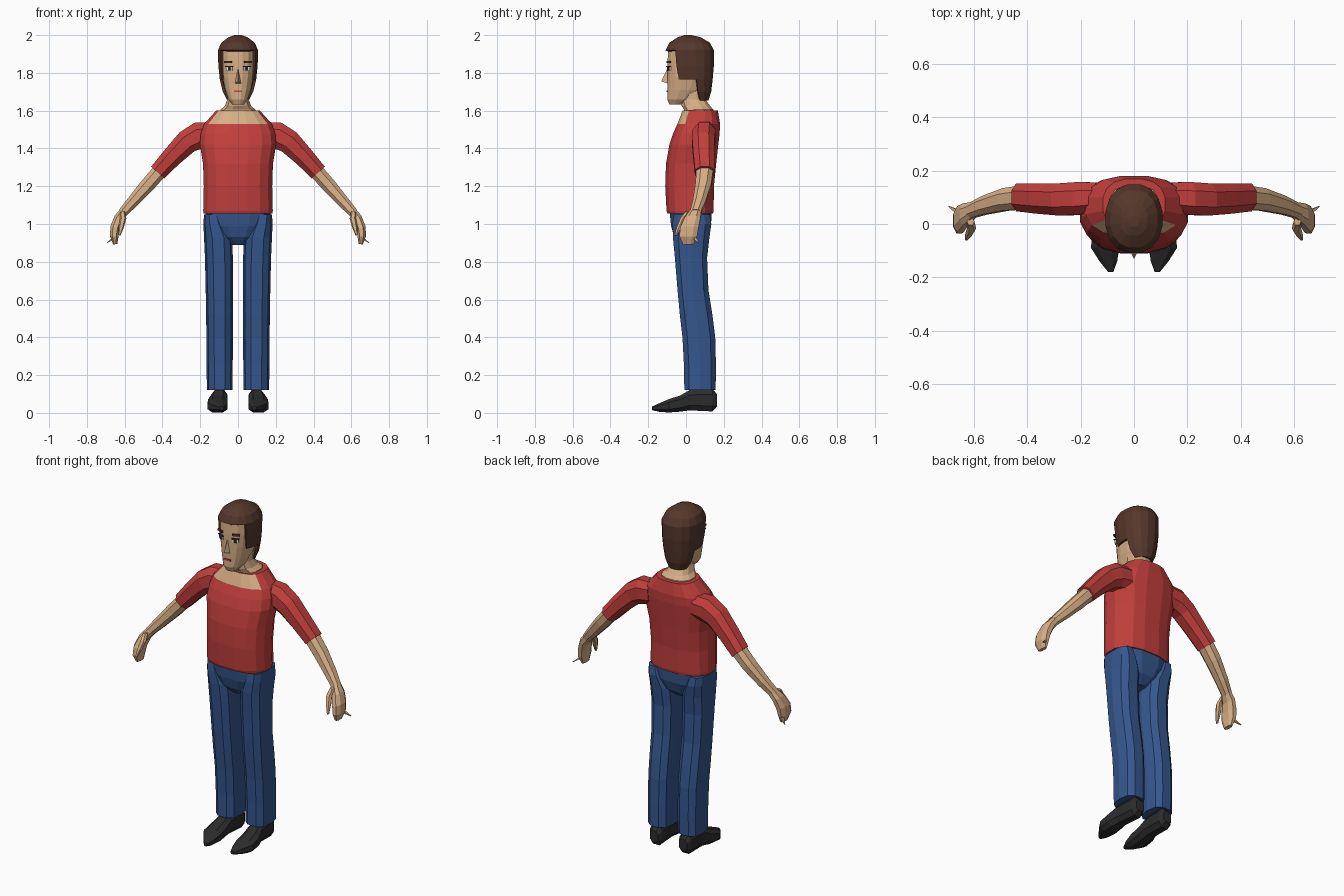
import bpy, bmesh, math
from mathutils import Vector, Matrix

if "Cube" in bpy.data.objects:
    bpy.data.objects.remove(bpy.data.objects["Cube"])


def material(name, rgb):
    m = bpy.data.materials.new(name)
    m.diffuse_color = (*rgb, 1)
    m.use_nodes = True
    m.node_tree.nodes["Principled BSDF"].inputs["Base Color"].default_value = m.diffuse_color
    return m


SKIN = material("skin", (0.68, 0.43, 0.24))
HAIR = material("brown hair", (0.09, 0.038, 0.024))
RED = material("red shirt", (0.54, 0.05, 0.045))
BLUE = material("blue denim", (0.036, 0.095, 0.27))
BLACK = material("black leather", (0.025, 0.025, 0.026))
WHITE = material("eye white", (0.8, 0.8, 0.78))
LIP = material("lip red", (0.5, 0.07, 0.06))


def finish(bm, name, mats, mirror=False, rule=None):
    """Turn a bmesh into an object, colour it by rule, optionally mirror it."""
    bmesh.ops.recalc_face_normals(bm, faces=bm.faces)
    if rule:
        for f in bm.faces:
            f.material_index = rule(f.calc_center_median())
    me = bpy.data.meshes.new(name)
    bm.to_mesh(me)
    bm.free()
    for m in mats:
        me.materials.append(m)
    ob = bpy.data.objects.new(name, me)
    bpy.context.collection.objects.link(ob)
    if mirror:
        ob.modifiers.new("mirror", 'MIRROR').use_mirror_merge = False
    return ob


def loft(rings, n, power=0.85):
    """Skin rings of (centre, half axis u, half axis v) with rounded sections."""
    bm = bmesh.new()
    rows = []
    for c, u, v in rings:
        row = []
        for i in range(n):
            a = 2 * math.pi * (i + 0.5) / n
            s, k = math.sin(a), math.cos(a)
            s = math.copysign(abs(s) ** power, s)
            k = math.copysign(abs(k) ** power, k)
            row.append(bm.verts.new(Vector(c) + Vector(u) * s + Vector(v) * k))
        rows.append(row)
    for a, b in zip(rows, rows[1:]):
        for i in range(n):
            j = (i + 1) % n
            bm.faces.new((a[i], a[j], b[j], b[i]))
    bm.faces.new(rows[0])
    bm.faces.new(rows[-1])
    return bm


def level(z, rx, front, back, x=0):
    """Horizontal ring from its width and its front and back limits."""
    return ((x, (front + back) / 2, z), (rx, 0, 0), (0, (back - front) / 2, 0))


def limb(points):
    """Rings square to a path of (x, y, z, half width, half depth)."""
    rings = []
    for i, (x, y, z, w, d) in enumerate(points):
        p, q = points[max(i - 1, 0)], points[min(i + 1, len(points) - 1)]
        t = Vector((q[0] - p[0], 0, q[2] - p[2])).normalized()
        rings.append(((x, y, z), (-t.z * w, 0, t.x * w), (0, d, 0)))
    return rings


def plate(name, mat, loc, size, turn=0, mirror=True):
    bm = bmesh.new()
    bmesh.ops.create_cube(bm, size=1, matrix=Matrix.Translation(loc)
                          @ Matrix.Rotation(turn, 4, 'Z') @ Matrix.Diagonal((*size, 1)))
    finish(bm, name, [mat], mirror)


# shirt body with an open neckline of skin
finish(loft([level(1.055, .185, -.10, .145), level(1.07, .187, -.105, .148),
             level(1.2, .184, -.112, .15), level(1.32, .188, -.108, .162),
             level(1.42, .205, -.09, .173), level(1.48, .20, -.07, .18),
             level(1.53, .182, -.047, .182), level(1.6, .118, -.02, .17)], 16, .8),
       "shirt", [RED, SKIN],
       rule=lambda c: int(c.z > 1.54 and c.y < .02 and abs(c.x) < .125 and c.z < 1.59))

# sleeves, forearms and hands
finish(loft(limb([(.14, .10, 1.475, .07, .06), (.21, .095, 1.468, .076, .066),
                  (.27, .092, 1.435, .068, .064), (.35, .095, 1.355, .057, .06),
                  (.425, .10, 1.272, .05, .056)]), 8),
       "sleeve", [RED], True)
finish(loft(limb([(.41, .10, 1.285, .042, .048), (.48, .092, 1.205, .041, .045),
                  (.56, .07, 1.115, .033, .037), (.61, .05, 1.06, .027, .031)]), 8),
       "forearm", [SKIN], True)
finish(loft(limb([(.60, .053, 1.07, .026, .031), (.632, .035, 1.03, .027, .045),
                  (.65, .018, .98, .028, .052), (.655, .012, .935, .024, .05),
                  (.65, .012, .893, .012, .03)]), 8),
       "hand", [SKIN], True)
finish(loft(limb([(.612, .01, 1.065, .014, .016), (.608, -.015, 1.03, .017, .017),
                  (.618, -.035, .985, .014, .015), (.628, -.055, .94, .006, .007)]), 6),
       "thumb", [SKIN], True)
finish(loft(limb([(.66, .045, .925, .008, .012), (.694, .066, .90, .002, .003)]), 4),
       "fingertip", [SKIN], True)

# trousers: hips narrowing to the crotch, plus two legs
finish(loft([level(.888, .035, -.03, .07), level(.93, .11, -.065, .115),
             level(.99, .165, -.082, .135), level(1.065, .18, -.09, .14)], 12, .8),
       "hips", [BLUE])
finish(loft([level(.12, .068, -.012, .16, .097), level(.25, .069, -.014, .162, .097),
             level(.40, .07, -.022, .158, .097), level(.52, .071, -.036, .143, .098),
             level(.65, .072, -.048, .122, .099), level(.82, .074, -.062, .115, .101),
             level(.93, .074, -.073, .128, .106), level(1.0, .058, -.075, .138, .125),
             level(1.05, .045, -.07, .13, .135)], 10, .75),
       "trouser_leg", [BLUE], True)


# shoes: sections marching from heel to pointed toe
def shoe_ring(y, x, w, low, high):
    return ((x, y, (low + high) / 2), (w, 0, 0), (0, 0, (high - low) / 2))


finish(loft([shoe_ring(.165, .095, .028, .03, .10), shoe_ring(.14, .096, .042, .004, .13),
             shoe_ring(.02, .10, .045, .01, .125), shoe_ring(-.03, .107, .054, .004, .095),
             shoe_ring(-.09, .108, .056, 0, .075), shoe_ring(-.14, .096, .035, .004, .053),
             shoe_ring(-.18, .087, .01, .014, .034)], 8, .75),
       "shoe", [BLACK], True)

# neck and head
finish(loft([level(1.57, .10, -.01, .15), level(1.605, .095, -.012, .148),
             level(1.625, .072, -.025, .13), level(1.66, .058, -.03, .105),
             level(1.74, .058, -.03, .10)], 12),
       "neck", [SKIN])
finish(loft([level(1.632, .03, -.088, -.02), level(1.66, .052, -.1, .04),
             level(1.71, .069, -.1, .09), level(1.78, .084, -.1, .12),
             level(1.85, .09, -.1, .13), level(1.92, .09, -.096, .13),
             level(1.97, .055, -.055, .09)], 16, .8),
       "head", [SKIN])

# hair shell, cut away around the face and below the ears
bm = loft([level(1.655, .058, .0, .12), level(1.70, .082, -.05, .135),
           level(1.765, .098, -.085, .143), level(1.84, .106, -.103, .15),
           level(1.92, .108, -.11, .15), level(1.96, .09, -.09, .128),
           level(1.988, .052, -.045, .08), level(2.0, .02, -.01, .03)], 16, .9)
cut = []
for f in bm.faces:
    c = f.calc_center_median()
    if (c.z < 1.92 and c.y < -.055) or (c.z < 1.76 and c.y < .055) or c.z < 1.66:
        cut.append(f)
bmesh.ops.delete(bm, geom=cut, context='FACES')
hair = finish(bm, "hair", [HAIR])
thick = hair.modifiers.new("thickness", 'SOLIDIFY')
thick.thickness = .014
thick.offset = -1

# nose wedge
bm = bmesh.new()
p = [bm.verts.new(v) for v in ((0, -.096, 1.83), (-.019, -.092, 1.742),
                               (.019, -.092, 1.742), (0, -.131, 1.755))]
for a, b, c in ((0, 1, 3), (0, 3, 2), (1, 2, 3), (0, 2, 1)):
    bm.faces.new((p[a], p[b], p[c]))
finish(bm, "nose", [SKIN])

# eyes, brows and mouth as thin plates
plate("eye", WHITE, (.046, -.09, 1.822), (.036, .008, .018), .41)
plate("iris", BLACK, (.046, -.0925, 1.822), (.014, .009, .02), .41)
plate("eyelid", BLACK, (.047, -.0925, 1.834), (.042, .009, .006), .41)
plate("eyebrow", HAIR, (.052, -.091, 1.858), (.042, .009, .011), .41)
plate("mouth", LIP, (0, -.099, 1.703), (.042, .009, .01), 0, False)
